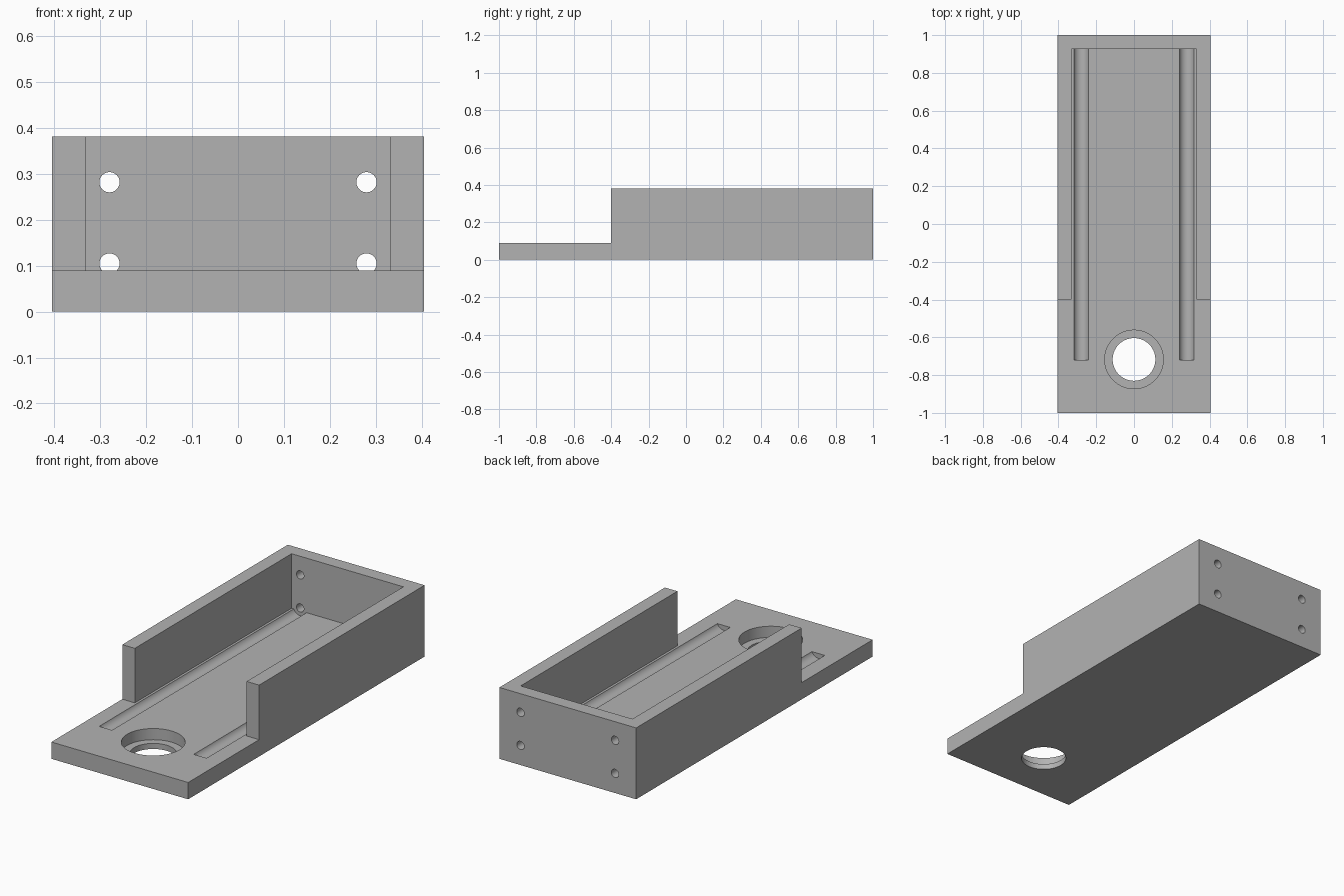
import bpy, bmesh
from math import pi
from mathutils import Matrix, Vector

cube = bpy.data.objects.get("Cube")
if cube:
    bpy.data.objects.remove(cube, do_unlink=True)

grey = bpy.data.materials.new("plain grey")
grey.use_nodes = True
colour = (0.45, 0.45, 0.45, 1)
grey.diffuse_color = colour
grey.node_tree.nodes["Principled BSDF"].inputs["Base Color"].default_value = colour

HALF_W, FLOOR, TOP = 0.405, 0.09, 0.382      # outer half width, floor and rim heights
INNER_W, BACK_Y, WALL_Y = 0.331, 0.926, -0.4  # inner half width, back wall, wall fronts
ROD_X, ROD_LOW, ROD_HIGH = 0.28, 0.105, 0.282
BORE_Y = -0.717


def make_object(name, bm):
    mesh = bpy.data.meshes.new(name)
    bm.to_mesh(mesh)
    bm.free()
    mesh.materials.append(grey)
    obj = bpy.data.objects.new(name, mesh)
    bpy.context.collection.objects.link(obj)
    return obj


def prism(name, outline, to_3d, depth):
    """Extrude a flat outline along a vector."""
    bm = bmesh.new()
    face = bm.faces.new([bm.verts.new(to_3d(*p)) for p in outline])
    new = bmesh.ops.extrude_face_region(bm, geom=[face])["geom"]
    bmesh.ops.translate(bm, vec=depth, verts=[v for v in new if isinstance(v, bmesh.types.BMVert)])
    bmesh.ops.recalc_face_normals(bm, faces=bm.faces)
    return make_object(name, bm)


def cylinder(name, start, end, radius, sides=48):
    start, end = Vector(start), Vector(end)
    axis = end - start
    turn = axis.to_track_quat('Z', 'Y').to_matrix().to_4x4()
    bm = bmesh.new()
    bmesh.ops.create_cone(bm, cap_ends=True, segments=sides, radius1=radius, radius2=radius,
                          depth=axis.length, matrix=Matrix.Translation((start + end) / 2) @ turn)
    return make_object(name, bm)


# Stepped side outline gives the low front plate and the tall tray
side = [(-1, 0), (1, 0), (1, TOP), (WALL_Y, TOP), (WALL_Y, FLOOR), (-1, FLOOR)]
tray = prism("tray", side, lambda y, z: (-HALF_W, y, z), (2 * HALF_W, 0, 0))

# Cavity between the side walls, open at the front and the top
cavity = [(-INNER_W, -1.2), (INNER_W, -1.2), (INNER_W, BACK_Y), (-INNER_W, BACK_Y)]
cutters = [prism("cavity_cutter", cavity, lambda x, y: (x, y, FLOOR), (0, 0, 1))]

# Stepped round hole in the front plate
cutters.append(cylinder("counterbore_cutter", (0, BORE_Y, 0.03), (0, BORE_Y, 0.2), 0.155, 96))
cutters.append(cylinder("through_hole_cutter", (0, BORE_Y, -0.1), (0, BORE_Y, 0.2), 0.113, 96))

# Long floor grooves and the holes through the back wall
for label, x in (("left", ROD_X), ("right", -ROD_X)):
    cutters.append(cylinder(label + "_groove_cutter", (x, -0.72, ROD_LOW), (x, BACK_Y, ROD_LOW), 0.041))
    for level, z in (("lower", ROD_LOW), ("upper", ROD_HIGH)):
        cutters.append(cylinder(f"{label}_{level}_hole_cutter", (x, 0.8, z), (x, 1.1, z), 0.022))

for cutter in cutters:
    cut = tray.modifiers.new(cutter.name, 'BOOLEAN')
    cut.operation = 'DIFFERENCE'
    cut.solver = 'EXACT'
    cut.object = cutter

# Bake the cuts, then drop the cutters
bpy.context.view_layer.update()
result = bpy.data.meshes.new_from_object(tray.evaluated_get(bpy.context.evaluated_depsgraph_get()))
tray.modifiers.clear()
tray.data = result
for cutter in cutters:
    bpy.data.objects.remove(cutter, do_unlink=True)

# Round surfaces smooth, corners sharp
bpy.ops.object.select_all(action='DESELECT')
tray.select_set(True)
bpy.context.view_layer.objects.active = tray
bpy.ops.object.shade_smooth_by_angle(angle=pi / 6)
